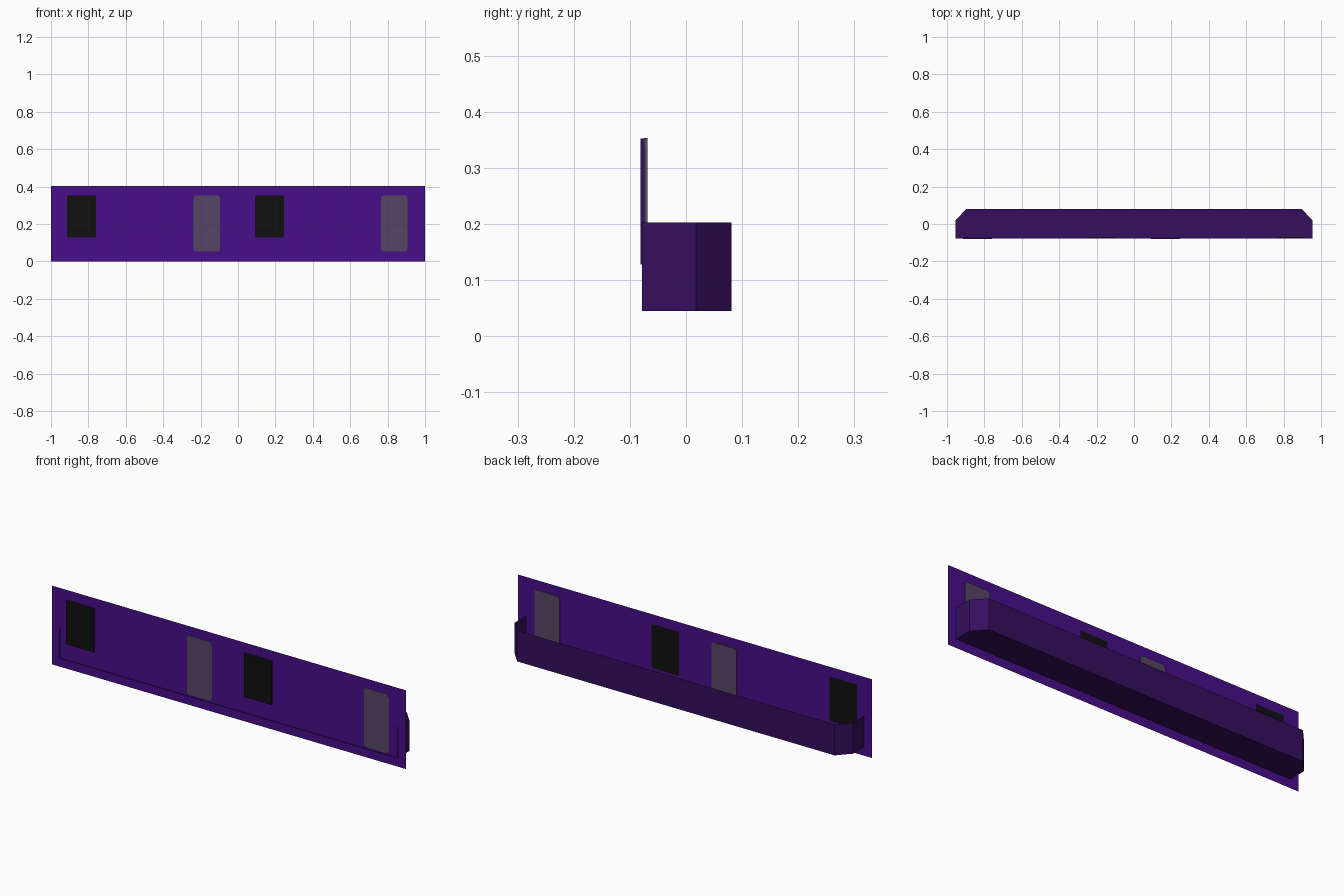
import bpy, bmesh, math

if "Cube" in bpy.data.objects:
    bpy.data.objects.remove(bpy.data.objects["Cube"])


def material(name, rgb):
    m = bpy.data.materials.new(name)
    m.diffuse_color = (*rgb, 1.0)
    m.use_nodes = True
    m.node_tree.nodes["Principled BSDF"].inputs["Base Color"].default_value = m.diffuse_color
    return m


PURPLE = material("purple", (0.065, 0.0045, 0.25))
DARK = material("dark purple", (0.036, 0.0045, 0.11))
GREY = material("mauve grey", (0.091, 0.062, 0.13))
BLACK = material("black", (0.005, 0.005, 0.005))

PANEL_Y = -0.0735


def finish(name, bm, *mats):
    me = bpy.data.meshes.new(name)
    bm.to_mesh(me)
    bm.free()
    for m in mats:
        me.materials.append(m)
    ob = bpy.data.objects.new(name, me)
    bpy.context.collection.objects.link(ob)
    return ob


def plate(name, x0, x1, z0, z1, y0, y1, radius, face_mat, side_mat):
    """Thin upright plate; rounded corners when radius > 0."""
    outline = []
    steps = 4 if radius else 0
    corners = [(x1, z1, -1, -1, 0), (x0, z1, 1, -1, 90),
               (x0, z0, 1, 1, 180), (x1, z0, -1, 1, 270)]
    for cx, cz, sx, sz, start in corners:
        for i in range(steps + 1):
            a = math.radians(start + (90 * i / steps if steps else 0))
            outline.append((cx + sx * radius + radius * math.cos(a),
                            cz + sz * radius + radius * math.sin(a)))
    bm = bmesh.new()
    face = bm.faces.new([bm.verts.new((x, y0, z)) for x, z in outline])
    ext = bmesh.ops.extrude_face_region(bm, geom=[face], use_keep_orig=True)
    for v in ext["geom"]:
        if isinstance(v, bmesh.types.BMVert):
            v.co.y = y1
    bmesh.ops.recalc_face_normals(bm, faces=bm.faces)
    # front and back take the face colour, the rim takes the side colour
    for f in bm.faces:
        f.material_index = 0 if abs(f.normal.y) > 0.9 else 1
    return finish(name, bm, face_mat, side_mat)


# flat wall panel
bm = bmesh.new()
bm.faces.new([bm.verts.new((x, PANEL_Y, z))
              for x, z in [(-1, 0), (1, 0), (1, 0.402), (-1, 0.402)]])
finish("wall_panel", bm, PURPLE)

# open tray behind the panel: floor, ends and back with chamfered corners
bm = bmesh.new()
half = [(0.955, -0.078), (0.955, 0.018), (0.897, 0.081)]
plan = half + [(-x, y) for x, y in reversed(half)]
low = [bm.verts.new((x, y, 0.045)) for x, y in plan]
top = [bm.verts.new((x, y, 0.203)) for x, y in plan]
bm.faces.new(low[::-1])
for i in range(len(plan) - 1):
    bm.faces.new((low[i], low[i + 1], top[i + 1], top[i]))
finish("tray", bm, DARK)

# two black screens and two rounded grey windows
for i, x in enumerate((-0.914, 0.09)):
    plate(f"black_screen_{i + 1}", x, x + 0.155, 0.128, 0.352,
          -0.081, PANEL_Y + 0.0004, 0, BLACK, DARK)
for i, x in enumerate((-0.237, 0.764)):
    plate(f"grey_window_{i + 1}", x, x + 0.141, 0.052, 0.353,
          PANEL_Y - 0.001, -0.069, 0.016, GREY, GREY)
